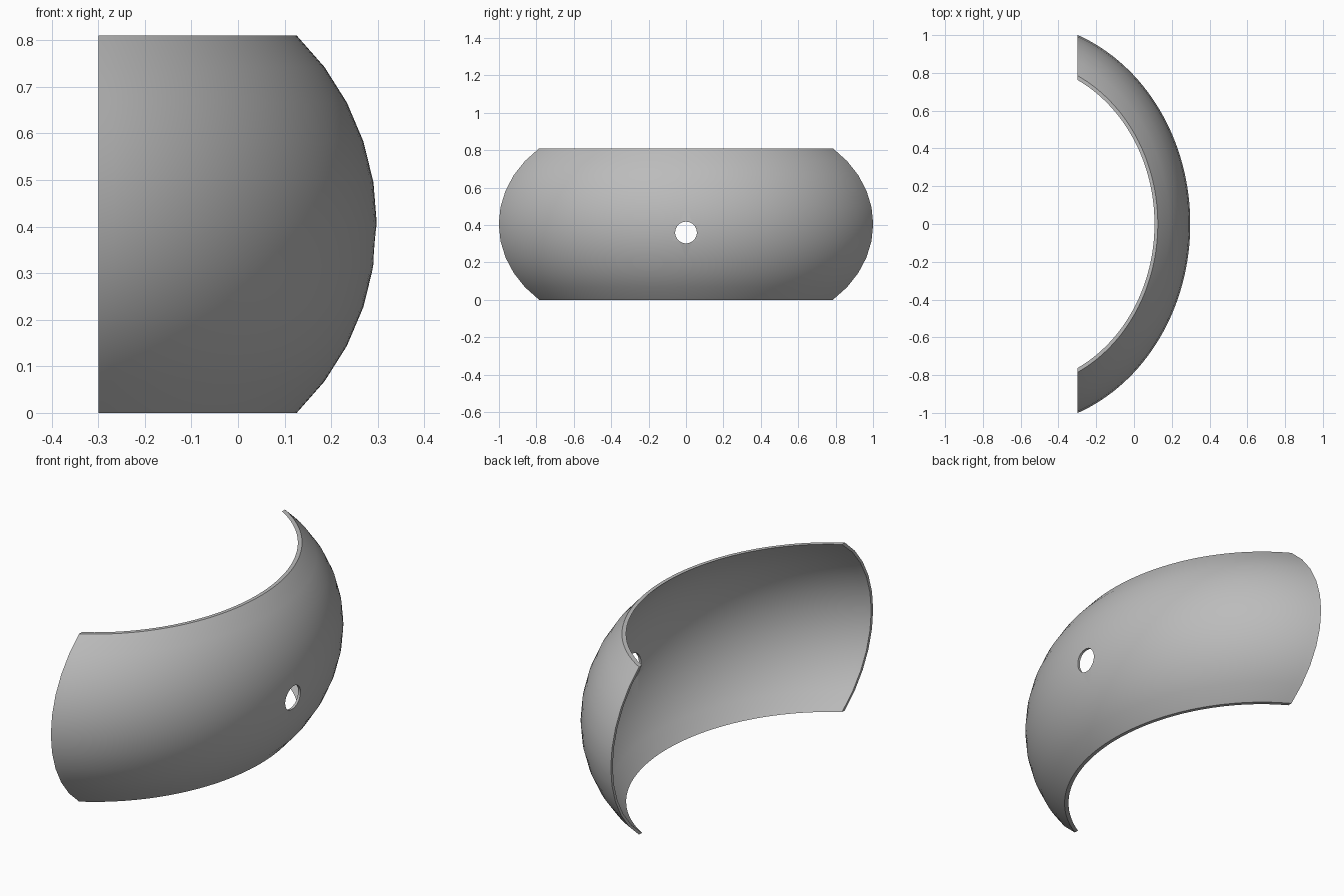
import bpy, bmesh, math

cube = bpy.data.objects.get("Cube")
if cube:
    bpy.data.objects.remove(cube)

HEIGHT, CUT_X, FRONT_X = 0.81, -0.299, 0.298
AXIS_X, STRETCH = -0.636, 1.149      # centre of the sweep, stretch along y
BULGE, WALL = 0.563, 0.012           # bulge radius of the profile, wall thickness
ROWS, COLS = 10, 64

# Plain grey material
grey = bpy.data.materials.new("grey")
grey.use_nodes = True
color = (0.5, 0.5, 0.5, 1)
grey.diffuse_color = color
grey.node_tree.nodes["Principled BSDF"].inputs["Base Color"].default_value = color


def profile(bulge):
    """Radius and height of a bulging wall, bottom to top."""
    half = math.asin(HEIGHT / 2 / BULGE)
    points = []
    for i in range(ROWS + 1):
        dz = BULGE * math.sin(half * (2 * i / ROWS - 1))
        r = FRONT_X - AXIS_X - BULGE + math.sqrt(bulge ** 2 - dz ** 2)
        points.append((r, HEIGHT / 2 + dz))
    return points


# Curved shell: closed profile swept around the axis, ends flat on the cut plane
section = profile(BULGE) + profile(BULGE - WALL)[::-1]
bm = bmesh.new()
loops = []
for j in range(COLS + 1):
    t = 2 * j / COLS - 1
    loop = []
    for r, z in section:
        a = t * math.acos((CUT_X - AXIS_X) / r)
        loop.append(bm.verts.new((AXIS_X + r * math.cos(a), STRETCH * r * math.sin(a), z)))
    loops.append(loop)
n = len(section)
for a, b in zip(loops, loops[1:]):
    for i in range(n):
        k = (i + 1) % n
        bm.faces.new((a[i], a[k], b[k], b[i]))
for loop in (loops[0], loops[-1]):
    for i in range(ROWS):
        bm.faces.new((loop[i], loop[i + 1], loop[n - 2 - i], loop[n - 1 - i]))
bmesh.ops.recalc_face_normals(bm, faces=bm.faces)
mesh = bpy.data.meshes.new("curved_shell")
bm.to_mesh(mesh)
bm.free()
shell = bpy.data.objects.new("curved_shell", mesh)
bpy.context.collection.objects.link(shell)
mesh.materials.append(grey)

# Round hole through the middle of the wall
bpy.ops.mesh.primitive_cylinder_add(vertices=40, radius=0.058, depth=0.4,
                                    location=(FRONT_X, 0, 0.36),
                                    rotation=(0, math.pi / 2, 0))
cutter = bpy.context.object
cutter.name = "hole_cutter"
cutter.hide_render = True
cutter.data.materials.append(grey)
hole = shell.modifiers.new("hole", 'BOOLEAN')
hole.operation = 'DIFFERENCE'
hole.solver = 'EXACT'
hole.object = cutter

bpy.ops.object.select_all(action='DESELECT')
shell.select_set(True)
bpy.context.view_layer.objects.active = shell
bpy.ops.object.modifier_apply(modifier=hole.name)
bpy.data.objects.remove(cutter)
bpy.ops.object.shade_smooth_by_angle(angle=math.radians(30))
